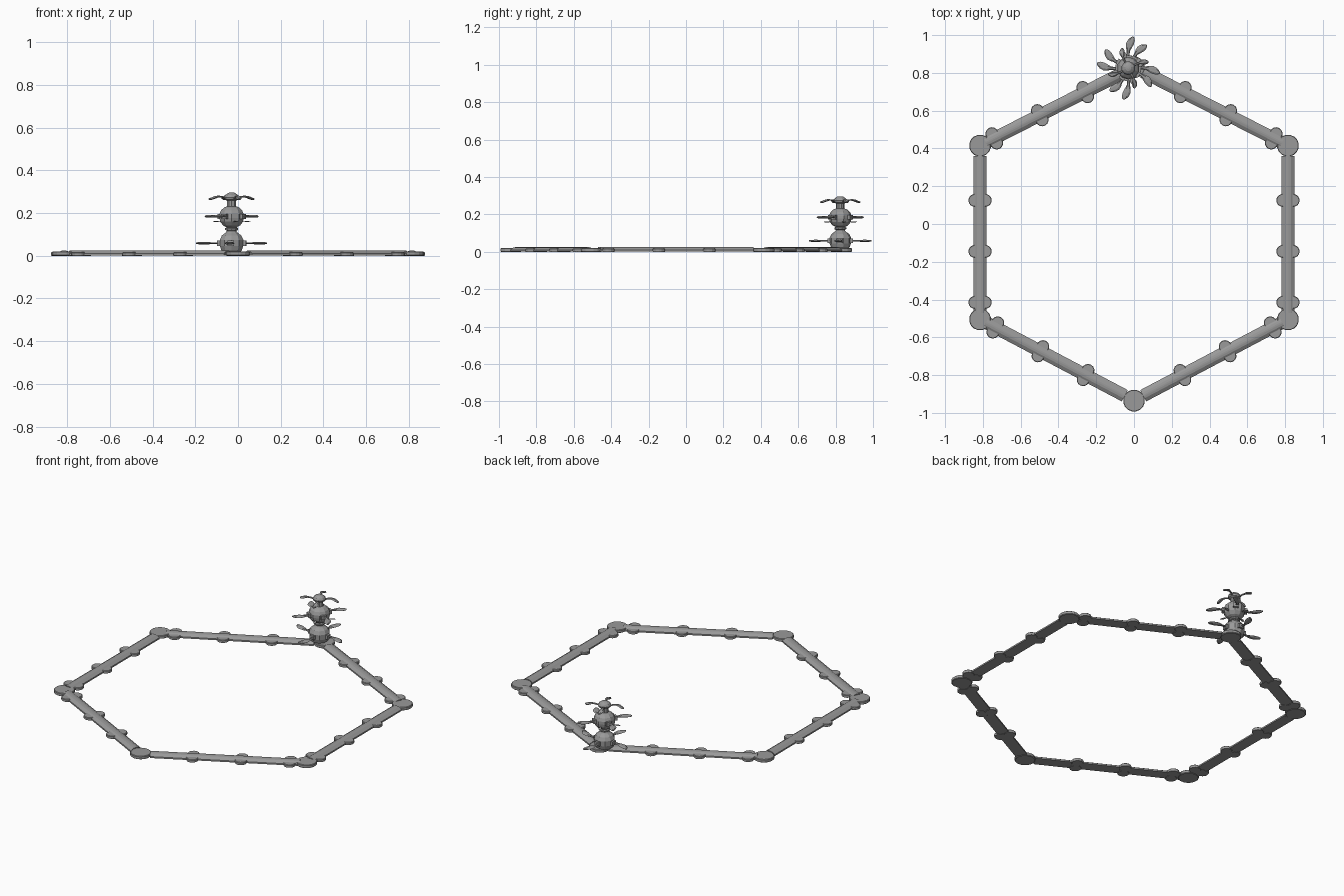
import bpy, bmesh, math
from mathutils import Matrix, Vector

if "Cube" in bpy.data.objects:
    bpy.data.objects.remove(bpy.data.objects["Cube"])

grey = bpy.data.materials.new("stone grey")
grey.diffuse_color = (0.32, 0.32, 0.32, 1)
grey.use_nodes = True
grey.node_tree.nodes["Principled BSDF"].inputs["Base Color"].default_value = grey.diffuse_color


def make(name, bm, matrix=Matrix()):
    bmesh.ops.recalc_face_normals(bm, faces=bm.faces)
    me = bpy.data.meshes.new(name)
    bm.to_mesh(me)
    bm.free()
    me.materials.append(grey)
    ob = bpy.data.objects.new(name, me)
    ob.matrix_world = matrix
    bpy.context.collection.objects.link(ob)
    return ob


def loft(name, rings, matrix=Matrix()):
    """Skin equal-length point rings and cap both ends."""
    bm = bmesh.new()
    vs = [[bm.verts.new(p) for p in r] for r in rings]
    n = len(vs[0])
    for a, b in zip(vs, vs[1:]):
        for i in range(n):
            j = (i + 1) % n
            bm.faces.new((a[i], a[j], b[j], b[i]))
    bm.faces.new(vs[0][::-1])
    bm.faces.new(vs[-1])
    return make(name, bm, matrix)


def lathe(name, profile, sides, matrix=Matrix()):
    """Turned solid from (radius, height) pairs."""
    return loft(name, [[(r * math.cos(math.tau * (i + .5) / sides),
                         r * math.sin(math.tau * (i + .5) / sides), z)
                        for i in range(sides)] for r, z in profile], matrix)


# Hexagonal ring: corner discs
corners = [Vector(c) for c in ((0, .83, 0), (.815, .415, 0), (.815, -.505, 0),
                               (0, -.935, 0), (-.815, -.505, 0), (-.815, .415, 0))]
for c in corners:
    lathe("corner_disc", [(.054, 0), (.058, .003), (.058, .017), (.055, .02)], 16,
          Matrix.Translation(c))

# Beams run between corners, each with three pairs of round side pads
section = [(-.034, .002), (.034, .002), (.034, .011), (.015, .023),
           (.004, .025), (-.004, .025), (-.015, .023), (-.034, .011)]
for s, e in ((0, 1), (0, 5), (1, 2), (5, 4), (3, 2), (3, 4)):
    a, d = corners[s], corners[e] - corners[s]
    length = d.length
    place = Matrix.Translation(a) @ Matrix.Rotation(math.atan2(d.y, d.x), 4, 'Z')
    loft("beam", [[(x, y, z) for y, z in section] for x in (.055, length - .035)], place)
    for along in (.29, .56, .83):
        for side in (-1, 1):
            lathe("side_pad", [(.032, 0), (.034, .003), (.034, .014), (.031, .017)], 14,
                  place @ Matrix.Translation((along, side * .028, 0)))

# Tower: stem, two bulbs, collars and domed cap
tower = Matrix.Translation((-.03, .825, 0))
lathe("stem", [(.03, .008), (.024, .03), (.022, .28)], 10, tower)
lathe("lower_bulb", [(.035, .012), (.05, .025), (.057, .045), (.058, .075),
                     (.048, .095), (.03, .108), (.024, .116)], 10, tower)
lathe("upper_bulb", [(.024, .133), (.042, .142), (.056, .16), (.06, .178), (.06, .195),
                     (.052, .213), (.036, .227), (.022, .232)], 10, tower)
lathe("stem_collar", [(.026, .118), (.032, .122), (.032, .129), (.026, .133)], 10, tower)
lathe("cap", [(.022, .258), (.034, .264), (.037, .274), (.03, .286),
              (.016, .295), (.004, .297)], 10, tower)


def arm(name, angle, z, reach, width, thick, sway, start=.02, lift=0):
    """Curved limb: thin neck, broad paddle and pointed tip."""
    shape = [(0, .45), (.3, .4), (.48, .42), (.6, .75), (.74, 1), (.88, .85), (.96, .5), (1, .15)]
    rings = []
    for t, w in shape:
        x = start + (reach - start) * t
        y = sway * (t * t - .75 * t) * 4
        h = z + lift * math.sin(math.pi * min(1, t * 1.1))
        hw, ht = width * w / 2, thick * (.4 + .6 * w) / 2
        rings.append([(x, y + hw * math.cos(k * math.tau / 6),
                       h + ht * math.sin(k * math.tau / 6)) for k in range(6)])
    loft(name, rings, tower @ Matrix.Rotation(math.radians(angle), 4, 'Z'))


# Four limbs on each tier, tiers turned against each other
for q in range(4):
    turn = 90 * q
    arm("lower_arm", 86 + turn, .059, .168, .042, .014, -.013)
    arm("middle_arm", 57 + turn, .185, .156, .042, .014, -.013)
    arm("top_arm", 22 + turn, .266, .112, .03, .013, -.008, lift=.012)
    arm("thin_blade", 15 + turn, .16, .092, .018, .005, .004)
    # Blocky sockets around the bulbs
    for name, ang, z, r in (("lower_socket", 86, .059, .058), ("middle_socket", 57, .185, .06)):
        bm = bmesh.new()
        bmesh.ops.create_cube(bm, size=1)
        make(name, bm, tower @ Matrix.Rotation(math.radians(ang + turn), 4, 'Z')
             @ Matrix.Translation((r, 0, z)) @ Matrix.Diagonal((.02, .03, .024, 1)))
